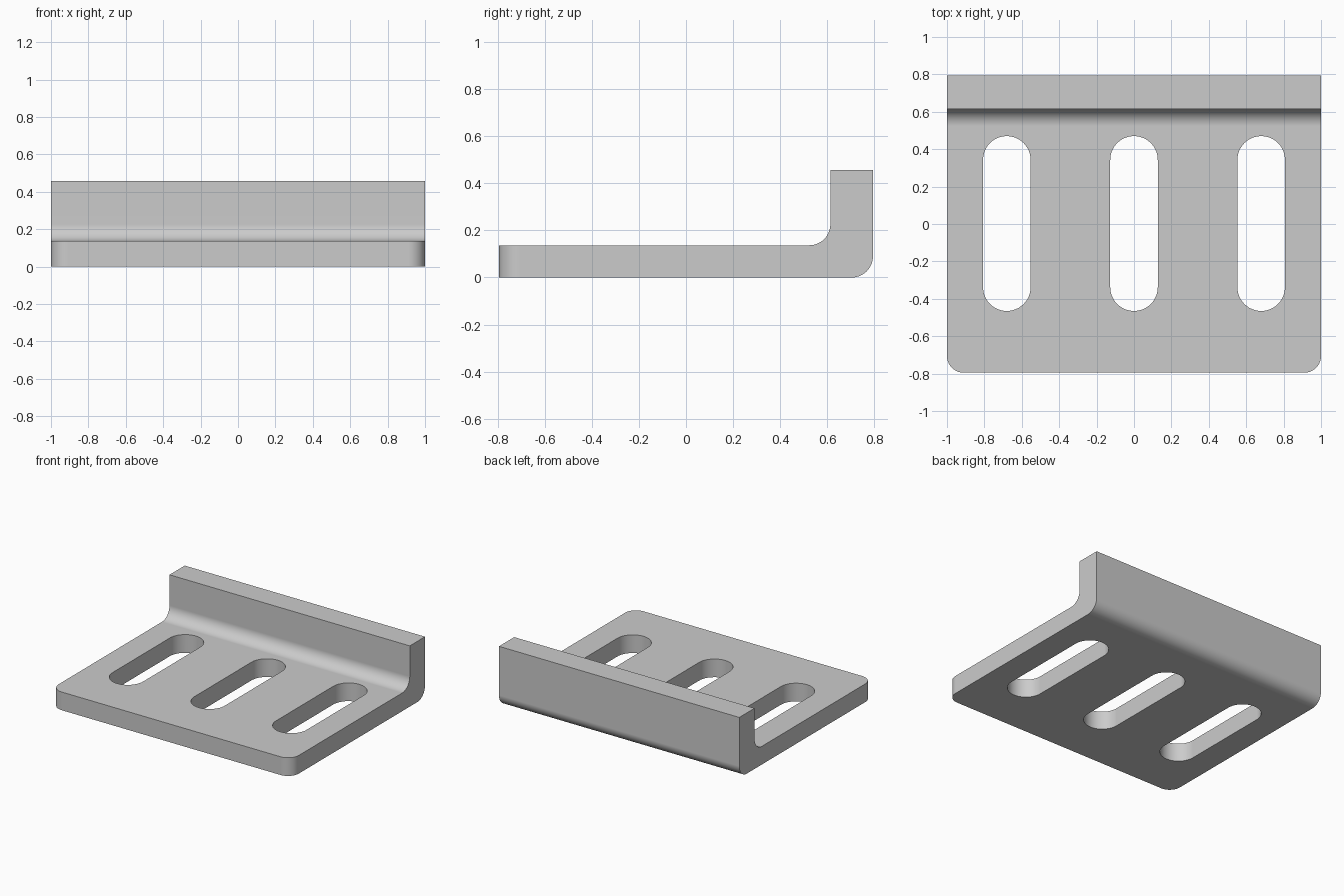
import bpy, bmesh
from math import sin, cos, pi, radians
from mathutils import Vector

if "Cube" in bpy.data.objects:
    bpy.data.objects.remove(bpy.data.objects["Cube"])

DEPTH, HEIGHT = 0.795, 0.457      # half depth, full height
PLATE, WALL = 0.137, 0.614        # plate top, inner wall face
RADIUS, STEPS = 0.09, 14


def arc(cx, cy, r, start, end, steps=STEPS):
    angles = [radians(start + (end - start) * i / steps) for i in range(steps + 1)]
    return [(cx + r * cos(a), cy + r * sin(a)) for a in angles]


def extrude_outline(name, points, direction):
    """Extrude a closed outline of 3D points into a solid object."""
    bm = bmesh.new()
    face = bm.faces.new([bm.verts.new(p) for p in points])
    ext = bmesh.ops.extrude_face_region(bm, geom=[face])
    moved = [v for v in ext["geom"] if isinstance(v, bmesh.types.BMVert)]
    bmesh.ops.translate(bm, verts=moved, vec=Vector(direction))
    bmesh.ops.recalc_face_normals(bm, faces=bm.faces)
    mesh = bpy.data.meshes.new(name)
    bm.to_mesh(mesh)
    bm.free()
    obj = bpy.data.objects.new(name, mesh)
    bpy.context.collection.objects.link(obj)
    return obj


# Plain grey metal
metal = bpy.data.materials.new("grey_metal")
metal.use_nodes = True
grey = (0.6, 0.6, 0.6, 1)
metal.diffuse_color = grey
metal.node_tree.nodes["Principled BSDF"].inputs["Base Color"].default_value = grey

# L-shaped bracket: side profile with inner fillet and rounded outer bend
profile = [(-DEPTH, 0)]
profile += arc(DEPTH - RADIUS, RADIUS, RADIUS, -90, 0)
profile += [(DEPTH, HEIGHT), (WALL, HEIGHT)]
profile += arc(WALL - RADIUS, PLATE + RADIUS, RADIUS, 0, -90)
profile += [(-DEPTH, PLATE)]
bracket = extrude_outline("slotted_bracket", [(-1, y, z) for y, z in profile], (2, 0, 0))
bracket.data.materials.append(metal)

# Rounded front corners
bm = bmesh.new()
bm.from_mesh(bracket.data)
corners = [e for e in bm.edges
           if all(v.co.y < -DEPTH + 0.001 for v in e.verts)
           and abs(e.verts[0].co.x - e.verts[1].co.x) < 0.001]
bmesh.ops.bevel(bm, geom=corners, offset=RADIUS, segments=STEPS, profile=0.5, affect="EDGES")
bm.to_mesh(bracket.data)
bm.free()

# Three long slots through the plate
bpy.context.view_layer.objects.active = bracket
bracket.select_set(True)
for x in (-0.68, 0, 0.68):
    outline = arc(x, 0.343, 0.127, 0, 180, 24) + arc(x, -0.338, 0.127, 180, 360, 24)
    cutter = extrude_outline("slot_cutter", [(px, py, -0.1) for px, py in outline], (0, 0, 0.4))
    cutter.hide_render = True
    cutter.data.materials.append(metal)
    cut = bracket.modifiers.new("slot", "BOOLEAN")
    cut.operation, cut.solver, cut.object = "DIFFERENCE", "EXACT", cutter
    bpy.ops.object.modifier_apply(modifier=cut.name)
    bpy.data.objects.remove(cutter)

# Smooth bends, flat faces kept flat
bpy.ops.object.shade_smooth_by_angle(angle=radians(30))
weighted = bracket.modifiers.new("weighted_normals", "WEIGHTED_NORMAL")
weighted.keep_sharp = True
